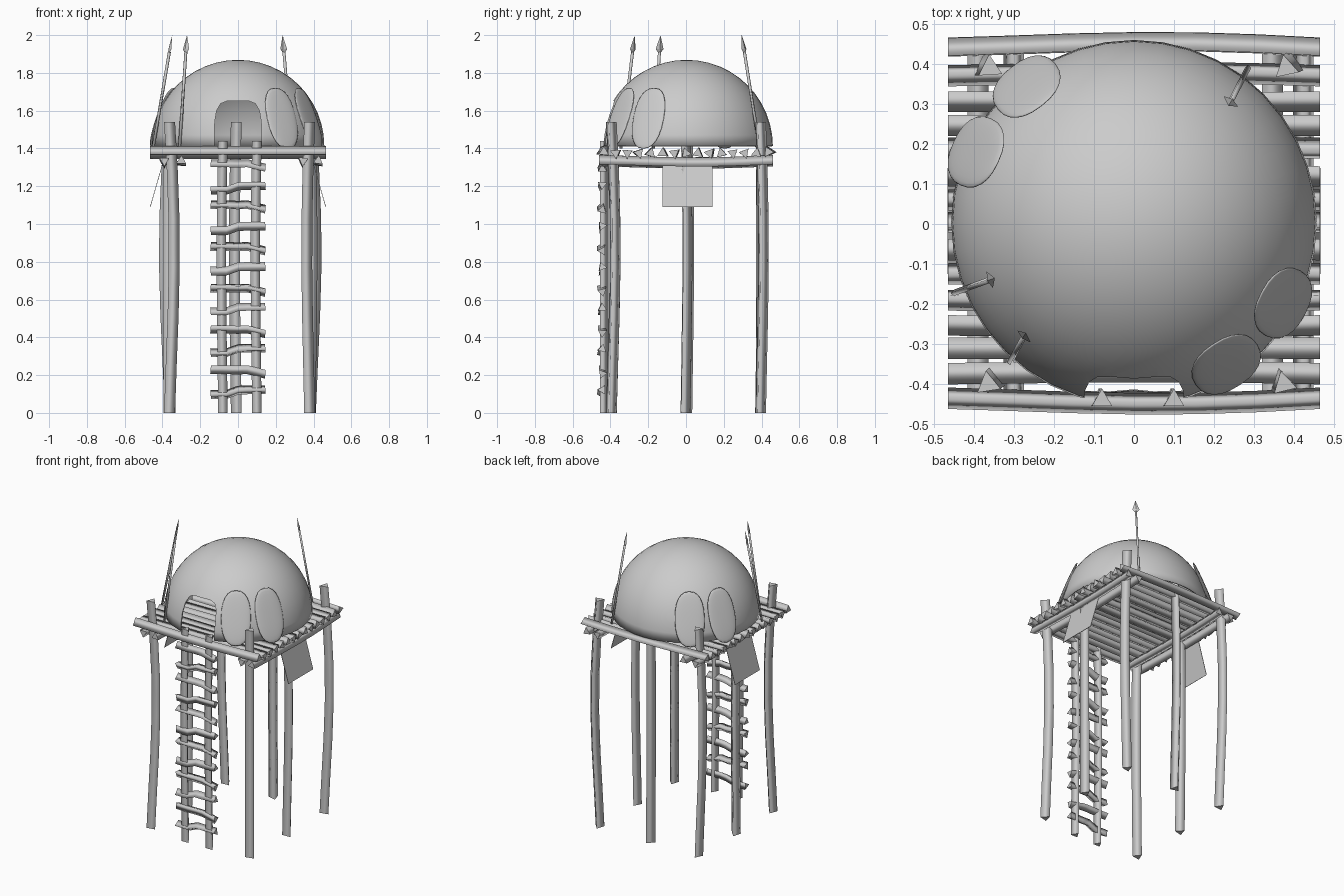
import bpy, bmesh, math, random
from mathutils import Vector

random.seed(4)
cube = bpy.data.objects.get("Cube")
if cube:
    bpy.data.objects.remove(cube, do_unlink=True)

grey = bpy.data.materials.new("plain_grey")
grey.use_nodes = True
grey.diffuse_color = (0.6, 0.6, 0.6, 1)
grey.node_tree.nodes["Principled BSDF"].inputs["Base Color"].default_value = (0.6, 0.6, 0.6, 1)


def finish(name, bm, smooth=True):
    """Turn a bmesh into a named, coloured object."""
    bmesh.ops.recalc_face_normals(bm, faces=bm.faces)
    for f in bm.faces:
        f.smooth = smooth and len(f.verts) == 4
    mesh = bpy.data.meshes.new(name)
    bm.to_mesh(mesh)
    bm.free()
    mesh.materials.append(grey)
    obj = bpy.data.objects.new(name, mesh)
    bpy.context.collection.objects.link(obj)
    return obj


def log(name, points, radius, spin=0.0, sides=3):
    """Rough three-sided pole swept along a few points."""
    bm = bmesh.new()
    pts = [Vector(p) for p in points]
    axis = (pts[-1] - pts[0]).normalized()
    side = axis.cross(Vector((0, 1, 0)) if abs(axis.y) < 0.7 else Vector((0, 0, 1))).normalized()
    up = axis.cross(side)
    rings = []
    for p in pts:
        angles = [spin + math.tau * i / sides for i in range(sides)]
        rings.append([bm.verts.new(p + radius * (side * math.sin(a) + up * math.cos(a))) for a in angles])
    for a, b in zip(rings, rings[1:]):
        for i in range(sides):
            j = (i + 1) % sides
            bm.faces.new((a[i], a[j], b[j], b[i]))
    bm.faces.new(rings[0])
    bm.faces.new(rings[-1])
    return finish(name, bm)


def bent(start, end, bow, steps=6):
    """Points from start to end, bowed sideways in the upper half."""
    a, b, bow = Vector(start), Vector(end), Vector(bow)
    return [a.lerp(b, i / steps) + bow * math.sin(math.pi * (i / steps) ** 1.2) for i in range(steps + 1)]


# Support posts: four corners and three middles
posts = {
    "front_right_post": (-0.365, -0.4, 0.025, 0.02),
    "front_left_post": (0.375, -0.4, -0.015, 0.02),
    "back_right_post": (-0.36, 0.39, -0.03, 0.0),
    "back_left_post": (0.38, 0.39, 0.03, 0.015),
    "right_middle_post": (-0.37, 0.0, 0.0, 0.01),
    "left_middle_post": (0.38, -0.01, 0.01, 0.01),
    "back_middle_post": (-0.005, 0.39, -0.01, 0.01),
}
for name, (x, y, bx, by) in posts.items():
    log(name, bent((x, y, 0), (x, y, 1.54), (bx, by, 0)), 0.034, math.pi + random.uniform(-0.3, 0.3))

# Beams under the deck, running front to back
for i, x in enumerate((-0.39, -0.30, 0.345, 0.425)):
    log(f"deck_beam_{i + 1}", bent((x, -0.46, 1.335), (x, 0.46, 1.335), (0, 0, -0.012)), 0.03, i)

# Deck logs, running side to side
count = 15
for i in range(count):
    y = -0.435 + 0.87 * i / (count - 1)
    edge = i in (0, count - 1)
    bow = (0, math.copysign(0.014, y), 0) if edge else (0, random.uniform(-0.01, 0.01), 0)
    z = 1.382 if edge else 1.375
    log(f"deck_log_{i + 1}", bent((-0.465, y, z), (0.465, y, z), bow), 0.031,
        random.uniform(0, 2))

# Hollow domed hut
bm = bmesh.new()
bmesh.ops.create_uvsphere(bm, u_segments=40, v_segments=24, radius=0.457)
bmesh.ops.delete(bm, geom=[v for v in bm.verts if v.co.z < -0.001], context="VERTS")
dome = finish("dome", bm)
for f in dome.data.polygons:
    f.use_smooth = True
dome.location = (0, 0.003, 1.412)
shell = dome.modifiers.new("shell", "SOLIDIFY")
shell.thickness = 0.008

# Doorway cutter with a rounded top
half = [(0.125, 1.38), (0.123, 1.54), (0.113, 1.6), (0.092, 1.637), (0.06, 1.65)]
outline = half + [(-x, z) for x, z in reversed(half)]
bm = bmesh.new()
face = bm.faces.new([bm.verts.new((x, -0.6, z)) for x, z in outline])
extruded = bmesh.ops.extrude_face_region(bm, geom=[face])["geom"]
bmesh.ops.translate(bm, vec=(0, 0.4, 0), verts=[g for g in extruded if isinstance(g, bmesh.types.BMVert)])
cutter = finish("doorway_cutter", bm, False)
cutter.hide_render = True
cutter.hide_viewport = True
cutter.display_type = "WIRE"
cut = dome.modifiers.new("doorway", "BOOLEAN")
cut.operation = "DIFFERENCE"
cut.solver = "EXACT"
cut.object = cutter

# Ladder rails and wavy rungs
for side, x in (("right", -0.08), ("left", 0.1)):
    log(f"ladder_{side}_rail", bent((x, -0.44, 0), (x, -0.44, 1.44), (-0.008, 0, 0)), 0.029, math.pi)
for i in range(12):
    z = 0.11 + 0.1085 * i
    s = (-1) ** i * 0.012
    log(f"ladder_rung_{i + 1}", [(-0.145, -0.443, z - s), (-0.06, -0.445, z - s), (0, -0.44, z + 0.01),
                                 (0.05, -0.445, z + 0.012), (0.145, -0.443, z + s)], 0.027, 0.9 * i)

# Oval shields leaning on the dome
for i, (deg, r) in enumerate(((-56.7, 0.42), (-28, 0.422), (128, 0.436), (155.5, 0.434))):
    bm = bmesh.new()
    bmesh.ops.create_uvsphere(bm, u_segments=24, v_segments=12, radius=1)
    for v in bm.verts:
        v.co = Vector((v.co.z * 0.012, math.copysign(abs(v.co.x) ** 0.85, v.co.x) * 0.092,
                       math.copysign(abs(v.co.y) ** 0.85, v.co.y) * 0.172))
    shield = finish(f"shield_{i + 1}", bm)
    for f in shield.data.polygons:
        f.use_smooth = True
    a = math.radians(deg)
    shield.location = (r * math.cos(a), r * math.sin(a), 1.56)
    shield.rotation_euler = (0, -0.36, a)

# Spears: thin shafts with flat diamond heads
spears = (((-0.45, -0.172, 1.4), (-0.348, -0.135, 2.0)),
          ((-0.31, -0.345, 1.4), (-0.27, -0.272, 2.0)),
          ((0.285, 0.39, 1.4), (0.236, 0.295, 2.0)))
for i, (base, tip) in enumerate(spears):
    base, tip = Vector(base), Vector(tip)
    axis = (tip - base).normalized()
    log(f"spear_shaft_{i + 1}", [base, tip - axis * 0.09], 0.008, 0, 4)
    wide = axis.cross(Vector((base.x, base.y, 0))).normalized()
    thin = axis.cross(wide)
    bm = bmesh.new()
    middle = tip - axis * 0.075
    belt = [bm.verts.new(middle + d) for d in (wide * 0.022, thin * 0.007, wide * -0.022, thin * -0.007)]
    for end in (tip, tip - axis * 0.105):
        point = bm.verts.new(end)
        for j in range(4):
            bm.faces.new((belt[j], belt[(j + 1) % 4], point))
    finish(f"spear_head_{i + 1}", bm, False)

# Hide flaps hanging from both sides of the deck
for side, s in (("right", -1), ("left", 1)):
    bm = bmesh.new()
    corners = ((0.39, -0.125, 1.35), (0.39, 0.14, 1.35), (0.465, 0.14, 1.09), (0.465, -0.125, 1.09))
    bm.faces.new([bm.verts.new((s * x, y, z)) for x, y, z in corners])
    flap = finish(f"{side}_hide_flap", bm, False)
    thick = flap.modifiers.new("thickness", "SOLIDIFY")
    thick.thickness = 0.003
    thick.offset = 0
